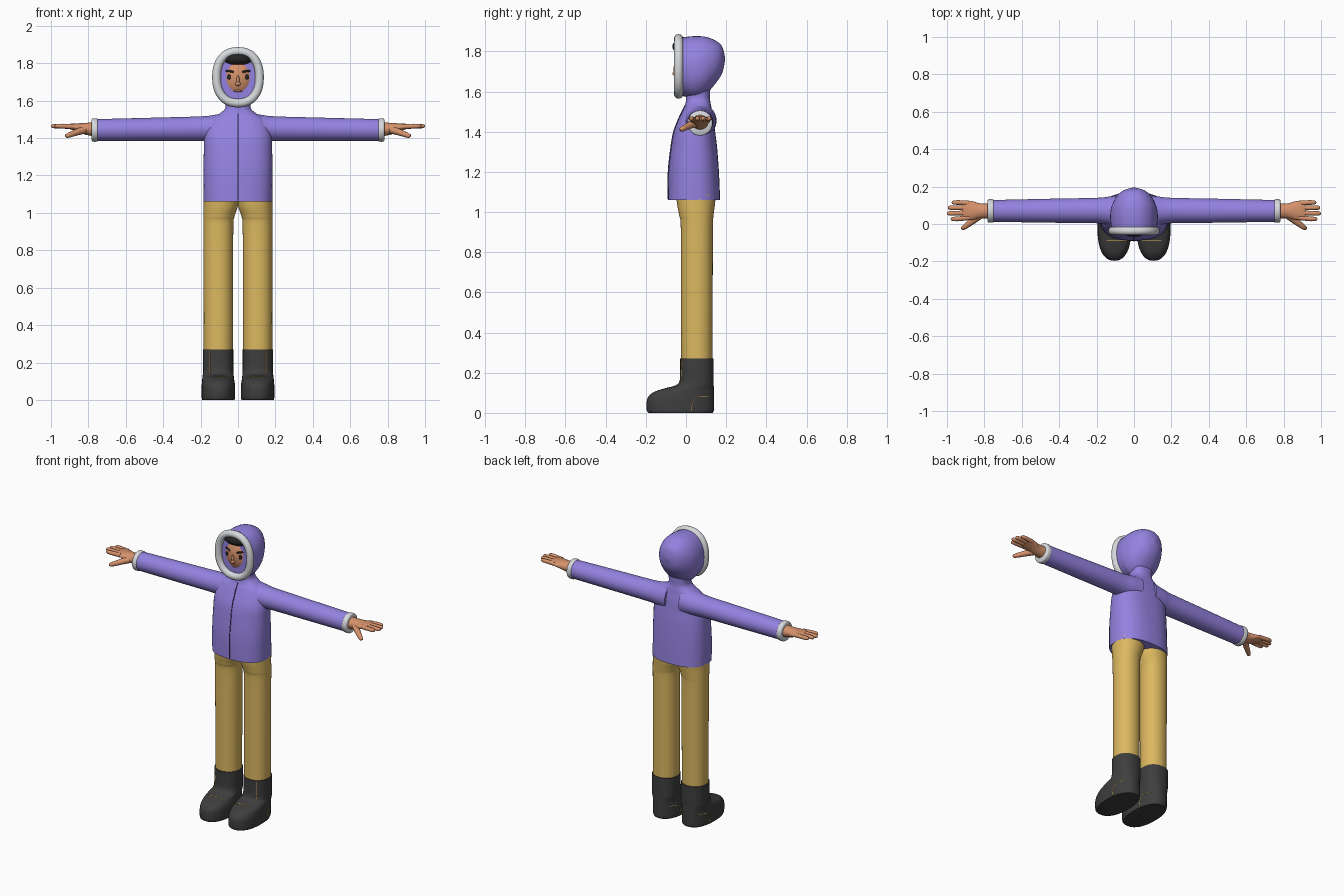
import bpy, bmesh
from math import sin, cos, pi, sqrt, radians
from mathutils import Vector, Matrix

if "Cube" in bpy.data.objects:
    bpy.data.objects.remove(bpy.data.objects["Cube"], do_unlink=True)


def material(name, *rgb):
    # Display values are converted to linear
    linear = [((c / 255 + 0.055) / 1.055) ** 2.4 for c in rgb] + [1]
    m = bpy.data.materials.new(name)
    m.use_nodes = True
    m.diffuse_color = linear
    m.node_tree.nodes["Principled BSDF"].inputs["Base Color"].default_value = linear
    return m


PURPLE = material("purple cloth", 148, 130, 224)
SEAM = material("dark purple seam", 72, 60, 115)
FUR = material("pale grey fur", 214, 217, 220)
SKIN = material("brown skin", 214, 146, 108)
GOLD = material("gold cloth", 220, 184, 96)
BOOT = material("charcoal leather", 62, 62, 62)
HAIR = material("black hair", 38, 36, 36)
LIP = material("rose lip", 196, 124, 106)


def finish(name, data, mat, mirror):
    obj = bpy.data.objects.new(name, data)
    bpy.context.collection.objects.link(obj)
    data.materials.append(mat)
    if mirror:
        obj.modifiers.new("mirror", "MIRROR").use_mirror_merge = False
    return obj


def mesh_object(name, bm, mat, mirror):
    bmesh.ops.recalc_face_normals(bm, faces=bm.faces)
    mesh = bpy.data.meshes.new(name)
    bm.to_mesh(mesh)
    bm.free()
    for p in mesh.polygons:
        p.use_smooth = True
    mesh.set_sharp_from_angle(angle=radians(50))
    return finish(name, mesh, mat, mirror)


def smooth_sections(sections, steps=5):
    # Catmull-Rom curve through the given cross-sections
    s = [Vector(v) for v in sections]
    out = []
    for i in range(len(s) - 1):
        a, b, c, d = s[max(i - 1, 0)], s[i], s[i + 1], s[min(i + 2, len(s) - 1)]
        for k in range(steps):
            t = k / steps
            out.append(b + (c - a) * (t / 2) + (a * 2 - b * 5 + c * 4 - d) * (t * t / 2)
                       + (b * 3 - a - c * 3 + d) * (t ** 3 / 2))
    return out + [s[-1]]


def loft(name, axis, sections, mat, mirror=False, power=2, sides=40, steps=5):
    # Each section: position on axis, two centre values, two radii
    bm = bmesh.new()
    rings = []
    for pos, cu, cv, ru, rv in smooth_sections(sections, steps):
        ring = []
        for k in range(sides):
            a = 2 * pi * k / sides
            grow = (abs(cos(a)) ** power + abs(sin(a)) ** power) ** (-1 / power)
            co = [cu + ru * cos(a) * grow, cv + rv * sin(a) * grow]
            co.insert("xyz".index(axis), pos)
            ring.append(bm.verts.new(co))
        rings.append(ring)
    for lo, hi in zip(rings, rings[1:]):
        for k in range(sides):
            n = (k + 1) % sides
            bm.faces.new((lo[k], lo[n], hi[n], hi[k]))
    bm.faces.new(rings[0])
    bm.faces.new(rings[-1])
    return mesh_object(name, bm, mat, mirror)


def ball(name, centre, radii, mat, mirror=False):
    bm = bmesh.new()
    bmesh.ops.create_uvsphere(bm, u_segments=32, v_segments=20, radius=1,
                              matrix=Matrix.Translation(centre) @ Matrix.Diagonal((*radii, 1)))
    return mesh_object(name, bm, mat, mirror)


def tube(name, points, radius, mat, mirror=False, cyclic=False, taper=None):
    curve = bpy.data.curves.new(name, "CURVE")
    curve.dimensions = "3D"
    curve.bevel_depth = radius
    curve.bevel_resolution = 4
    curve.use_fill_caps = True
    spline = curve.splines.new("POLY")
    spline.points.add(len(points) - 1)
    spline.use_cyclic_u = cyclic
    spline.use_smooth = True
    for i, p in enumerate(points):
        spline.points[i].co = (*p, 1)
        spline.points[i].radius = taper[i] if taper else 1
    return finish(name, curve, mat, mirror)


def snap(obj, start, direction):
    # Project a point onto the surface of a part
    hit, where, _, _ = obj.ray_cast(Vector(start), Vector(direction))
    return where if hit else Vector(start)


# Jacket body and neck
jacket = loft("jacket_body", "z", [
    (1.06, 0, .04, .184, .13), (1.2, 0, .038, .185, .126), (1.32, 0, .04, .183, .115),
    (1.4, 0, .042, .18, .103), (1.46, 0, .05, .165, .088), (1.505, 0, .056, .14, .073),
    (1.53, 0, .06, .1, .065), (1.56, 0, .06, .068, .06), (1.61, 0, .06, .07, .06)],
    PURPLE, power=2.5)
loft("sleeve", "x", [
    (.05, .07, 1.455, .082, .083), (.12, .07, 1.452, .078, .073), (.2, .072, 1.45, .068, .066),
    (.45, .071, 1.447, .064, .062), (.76, .07, 1.443, .058, .058)], PURPLE, True)
loft("cuff", "x", [
    (.75, .07, 1.443, .056, .056), (.755, .07, 1.443, .062, .062),
    (.777, .07, 1.443, .062, .062), (.783, .07, 1.443, .055, .055)], FUR, True)

# Hood with fur edge
loft("hood", "y", [
    (-.035, 0, 1.725, .12, .143), (.01, 0, 1.722, .125, .151), (.05, 0, 1.72, .127, .156),
    (.1, 0, 1.73, .118, .142), (.15, 0, 1.748, .091, .104), (.18, 0, 1.758, .056, .066),
    (.194, 0, 1.762, .01, .01)], PURPLE, power=2.15)
edge = []
for k in range(64):
    a = 2 * pi * k / 64
    grow = (abs(cos(a)) ** 2.3 + abs(sin(a)) ** 2.3) ** (-1 / 2.3)
    edge.append((.115 * cos(a) * grow, -.037, 1.725 + .138 * sin(a) * grow))
tube("hood_fur", edge, .023, FUR, cyclic=True)

# Face
FACE_C, FACE_R = (0, .045, 1.725), (.105, .1, .13)
ball("face", FACE_C, FACE_R, SKIN)


def on_face(x, z):
    u, w = x / FACE_R[0], (z - FACE_C[2]) / FACE_R[2]
    return (x, FACE_C[1] - FACE_R[1] * sqrt(max(0, 1 - u * u - w * w)), z)


ball("hair", (0, -.01, 1.824), (.087, .058, .037), HAIR)
ball("eye", on_face(.048, 1.726), (.011, .006, .014), HAIR, True)
tube("eyebrow", [on_face(x, z) for x, z in ((.024, 1.753), (.045, 1.758), (.066, 1.759), (.08, 1.754))],
     .006, HAIR, True, taper=[.8, 1, 1, .6])
ball("nose", on_face(0, 1.69), (.014, .016, .013), SKIN)
ball("nose_bridge", on_face(0, 1.71), (.008, .008, .025), SKIN)
tube("mouth", [on_face(x, 1.652) for x in (-.025, -.012, 0, .012, .025)], .006, LIP,
     taper=[.3, .9, 1, .9, .3])

# Hands
loft("palm", "x", [
    (.765, .07, 1.446, .042, .038), (.82, .07, 1.45, .04, .031), (.865, .072, 1.457, .05, .021),
    (.9, .074, 1.462, .05, .014), (.918, .074, 1.463, .04, .008)], SKIN, True)
for finger, y0, y1, tip in (("index", .034, .027, .98), ("middle", .06, .057, 1.0),
                            ("ring", .086, .087, .995), ("little", .111, .115, .975)):
    tube(finger + "_finger", [(.88, y0, 1.461), (tip - .035, y1, 1.464), (tip - .01, y1, 1.464),
                              (tip - .003, y1, 1.464), (tip, y1, 1.464)],
         .0125, SKIN, True, taper=[1.05, 1, .9, .6, .2])
tube("thumb", [(.815, .055, 1.447), (.86, .018, 1.432), (.9, -.012, 1.417), (.917, -.024, 1.411),
               (.922, -.028, 1.409)], .015, SKIN, True, taper=[1.5, 1.2, .95, .75, .2])

# Trousers: the legs widen and meet at the hips
loft("trouser_leg", "z", [
    (.2, .105, .054, .078, .078), (.6, .105, .054, .079, .079), (.92, .105, .054, .08, .08),
    (.98, .102, .052, .083, .085), (1.03, .093, .05, .091, .093), (1.09, .087, .05, .096, .1)],
    GOLD, True, power=2.15)

# Boots
boot = loft("boot", "z", [
    (0, .105, -.027, .086, .16), (.012, .105, -.028, .089, .167), (.05, .105, -.028, .09, .168),
    (.08, .105, -.024, .089, .164), (.105, .106, -.009, .086, .149), (.122, .106, .016, .084, .123),
    (.137, .106, .043, .082, .095), (.16, .106, .053, .081, .085), (.22, .106, .054, .081, .083),
    (.27, .106, .054, .081, .083)], BOOT, True, power=2.35)

# Seams laid on the finished surfaces
bpy.context.view_layer.update()
tube("zip", [snap(jacket, (0, -.5, 1.065 + .0245 * i), (0, 1, 0)) for i in range(20)], .003, SEAM)
tube("boot_instep_seam", [snap(boot, (.04 + .012 * i, -.09, .4), (0, 0, -1)) for i in range(10)],
     .002, GOLD, True)
tube("boot_shaft_seam", [snap(boot, (.15, -.5, .14 + .0125 * i), (0, 1, 0)) for i in range(11)],
     .002, GOLD, True)
heel = [(.025, .01), (.03, .04), (.04, .065), (.055, .078), (.08, .083), (.11, .083)]
for side, x, dx in (("outer", .5, -1), ("inner", .002, 1)):
    tube("boot_heel_seam_" + side, [snap(boot, (x, y, z), (dx, 0, 0)) for y, z in heel],
         .0018, GOLD, True)
